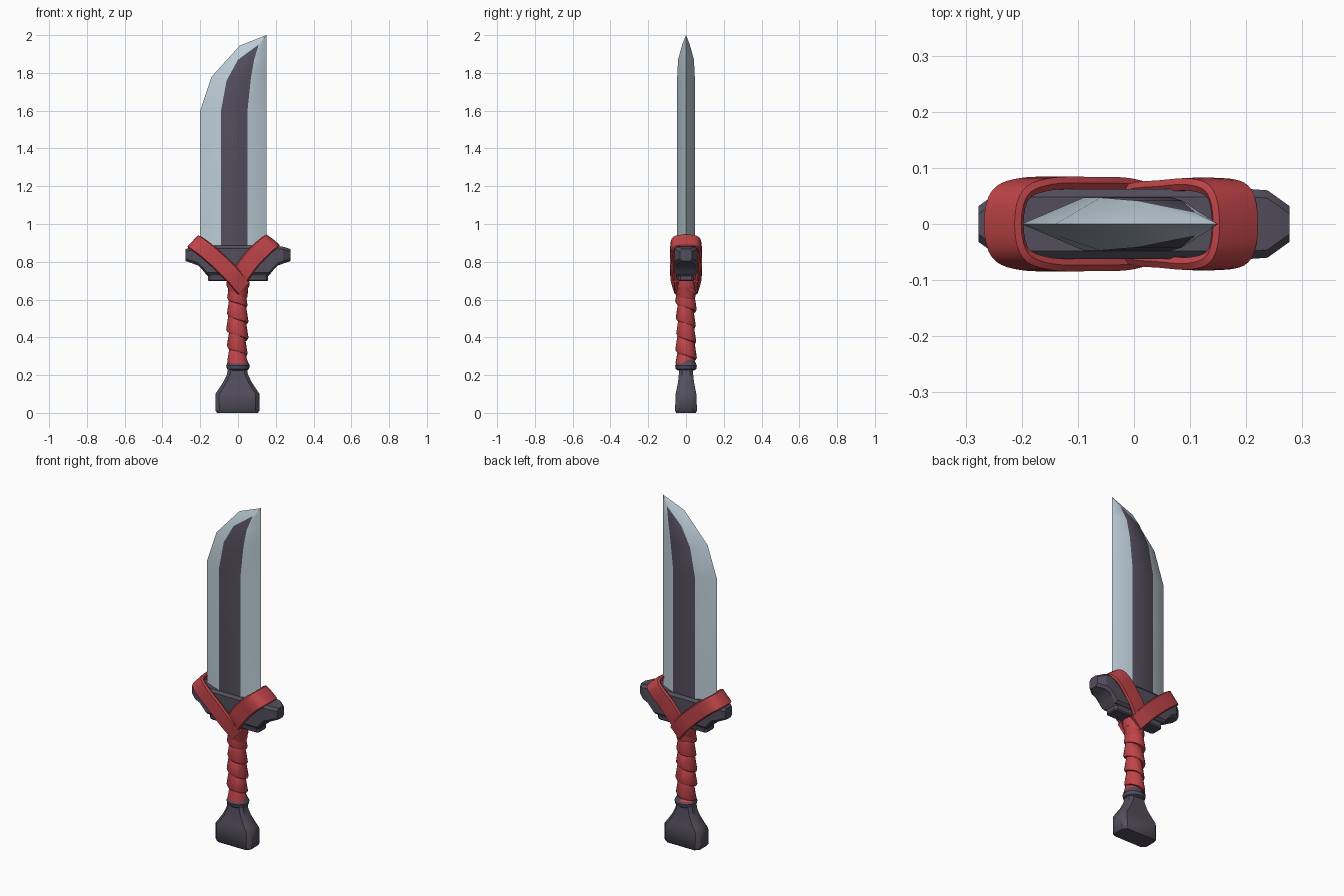
import bpy, bmesh, math
from mathutils import Vector

if "Cube" in bpy.data.objects:
    bpy.data.objects.remove(bpy.data.objects["Cube"])


def material(name, rgb):
    m = bpy.data.materials.new(name)
    m.diffuse_color = (*rgb, 1)
    m.use_nodes = True
    m.node_tree.nodes["Principled BSDF"].inputs["Base Color"].default_value = m.diffuse_color
    return m


STEEL = material("steel", (0.50, 0.60, 0.67))
DARK = material("dark iron", (0.085, 0.075, 0.108))
RED = material("red cloth", (0.52, 0.058, 0.065))


def make(name, verts, faces, mats, angle=35):
    me = bpy.data.meshes.new(name)
    me.from_pydata([tuple(v) for v in verts], [], faces)
    bm = bmesh.new()
    bm.from_mesh(me)
    bmesh.ops.remove_doubles(bm, verts=bm.verts, dist=1e-5)
    bmesh.ops.recalc_face_normals(bm, faces=bm.faces)
    bm.to_mesh(me)
    bm.free()
    ob = bpy.data.objects.new(name, me)
    bpy.context.collection.objects.link(ob)
    for m in mats:
        me.materials.append(m)
    bpy.ops.object.select_all(action='DESELECT')
    ob.select_set(True)
    bpy.context.view_layer.objects.active = ob
    bpy.ops.object.shade_smooth_by_angle(angle=math.radians(angle))
    return ob


def loft(name, rings, mat, angle=35):
    """Skin a list of equal closed rings and cap both ends."""
    n = len(rings[0])
    verts = [v for r in rings for v in r]
    faces = [(i*n + j, i*n + (j+1) % n, (i+1)*n + (j+1) % n, (i+1)*n + j)
             for i in range(len(rings)-1) for j in range(n)]
    faces += [tuple(range(n)), tuple(range(len(verts)-n, len(verts)))]
    return make(name, verts, faces, [mat], angle)


def octagon(a, b, c):
    """Rectangle of half sizes a, b with corners cut by c."""
    return [(a, b-c), (a-c, b), (c-a, b), (-a, b-c), (-a, c-b), (c-a, -b), (a-c, -b), (a, c-b)]


def lathe(name, profile, mat, sx=1, n=20):
    rings = [[(r*sx*math.cos(k*math.tau/n), r*math.sin(k*math.tau/n), z) for k in range(n)]
             for z, r in profile]
    return loft(name, rings, mat)


# Blade: rows of edge, stripe left, stripe right, spine as (x, z), then half thickness
rows = [((-.2, .80), (-.09, .80), (.05, .80), (.15, .80), .047),
        ((-.2, 1.60), (-.09, 1.60), (.05, 1.60), (.15, 1.60), .047),
        ((-.14, 1.78), (-.06, 1.76), (.068, 1.77), (.15, 1.79), .047),
        ((.01, 1.945), (.0, 1.87), (.085, 1.87), (.15, 1.89), .042),
        ((.15, 2.0), (.11, 1.95), (.11, 1.95), (.15, 2.0), .02)]
rings = []
for e, a, b, s, t in rows:
    rings.append([(e[0], 0, e[1]), (a[0], -t, a[1]), (b[0], -t, b[1]),
                  (s[0], 0, s[1]), (b[0], t, b[1]), (a[0], t, a[1])])
blade = loft("blade", rings, STEEL, 40)
blade.data.materials.append(DARK)
# Dark stripe: the flat middle faces of both sides
for p in blade.data.polygons:
    if abs(p.normal.y) > .9 and all(abs(blade.data.vertices[i].co.y) > .01 for i in p.vertices):
        if abs(p.normal.z) < .5:
            p.material_index = 1

# Guard: sections along x with low z, high z, half depth
half = [(.0, .73, .885, .062), (.165, .73, .885, .062), (.188, .757, .885, .062),
        (.21, .78, .883, .062), (.238, .79, .88, .06), (.277, .803, .868, .032)]
sections = [(-x, l, h, d) for x, l, h, d in reversed(half[1:])] + half
loft("guard", [[(x, u, (l+h)/2 + v) for u, v in octagon(d, (h-l)/2, .014)]
               for x, l, h, d in sections], DARK, 30)
# Stepped block under the guard
loft("guard_collar", [[(u, v, z) for u, v in octagon(a, b, .012)]
                      for z, a, b in [(.698, .155, .036), (.704, .16, .042),
                                      (.725, .16, .042), (.74, .175, .05)]], DARK, 30)

# Pommel, flaring to a wide foot
loft("pommel", [[(u - .003, v, z) for u, v in octagon(a, b, c)]
                for z, a, b, c in [(0, .108, .052, .02), (.012, .116, .058, .02),
                                   (.10, .117, .055, .02), (.125, .10, .05, .02),
                                   (.165, .074, .042, .018), (.205, .055, .038, .016),
                                   (.24, .05, .036, .016)]], DARK, 40)
lathe("pommel_ring", [(.225, .044), (.232, .054), (.25, .058), (.262, .052), (.28, .044)], DARK, 1.08)

# Grip core and neck wrap
lathe("grip_core", [(.26, .04), (.70, .04)], RED)
lathe("neck_wrap", [(.60, .043), (.615, .05), (.66, .054), (.675, .061), (.715, .058)], RED)

# Spiral cloth wrap: overlapping band wound down the grip
pitch, top, low, n = .085, .69, .262, 20
rings = []
for k in range(int(5.6*n)):
    ang = k*math.tau/n
    zc = top - pitch*k/n
    ring = []
    for dz, r in [(-.048, .036), (-.046, .05), (-.036, .0545), (.04, .043), (.045, .036)]:
        r += .003*math.sin(1.7*ang) if r > .04 else 0
        z = min(max(zc + dz, low), .69)
        ring.append((r*1.04*math.cos(ang) - .003, r*math.sin(ang), z))
    rings.append(ring)
n5 = 5
verts = [v for r in rings for v in r]
faces = [(i*n5 + j, i*n5 + (j+1) % n5, (i+1)*n5 + (j+1) % n5, (i+1)*n5 + j)
         for i in range(len(rings)-1) for j in range(n5)]
make("grip_wrap", verts, faces, [RED], 40)


def smooth_path(pts, steps=5):
    p = [Vector(q) for q in pts]
    p = [2*p[0]-p[1]] + p + [2*p[-1]-p[-2]]
    out = []
    for i in range(1, len(p)-2):
        a, b, c, d = p[i-1:i+3]
        for k in range(steps):
            t = k/steps
            out.append(.5*(2*b + (c-a)*t + (2*a-5*b+4*c-d)*t*t + (3*b-a-3*c+d)*t**3))
    return out + [p[-2]]


def strap(name, front, width, t=.011):
    """Flat band running up the front, over the guard and down the back."""
    path = smooth_path(front + [(x, -y, z) for x, y, z in reversed(front[:-1])])
    w = Vector(width)
    rings = []
    for i, c in enumerate(path):
        tan = path[min(i+1, len(path)-1)] - path[max(i-1, 0)]
        nrm = tan.cross(w).normalized()*t
        rings.append([c + w*s + nrm*h for s, h in
                      [(-1, 0), (-.88, 1), (0, 1.15), (.88, 1), (1, 0), (.88, -1), (0, -1), (-.88, -1)]])
    loft(name, rings, RED, 50)


# Crossing straps over both shoulders of the guard
strap("left_strap", [(.03, -.05, .66), (-.03, -.07, .73), (-.10, -.073, .80), (-.175, -.071, .865),
                     (-.22, -.052, .897), (-.232, 0, .903)], (.031, 0, .033))
strap("right_strap", [(-.01, -.045, .695), (.03, -.062, .755), (.08, -.067, .82), (.135, -.07, .875),
                      (.17, -.054, .902), (.18, 0, .908)], (-.039, 0, .031))
